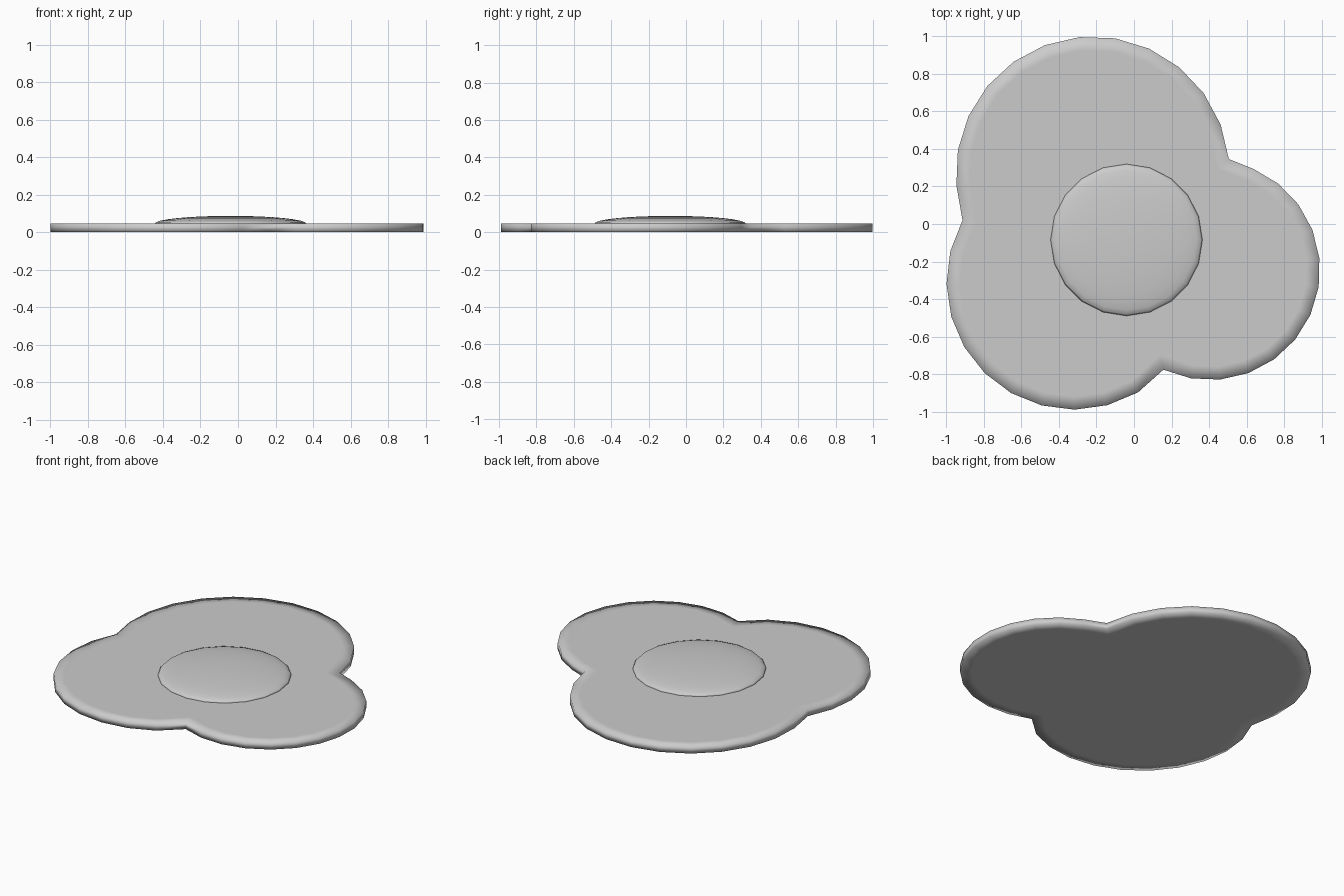
import bpy
import bmesh
from math import cos, sin, radians
from mathutils import Vector

cube = bpy.data.objects.get("Cube")
if cube:
    bpy.data.objects.remove(cube, do_unlink=True)

THICKNESS = 0.045

grey = bpy.data.materials.new("plain_grey")
grey.use_nodes = True
grey.diffuse_color = (0.6, 0.6, 0.6, 1)
grey.node_tree.nodes["Principled BSDF"].inputs["Base Color"].default_value = (0.6, 0.6, 0.6, 1)


def add_object(name, bm):
    """Turn a bmesh into a smooth-shaded object."""
    bmesh.ops.recalc_face_normals(bm, faces=bm.faces)
    for face in bm.faces:
        face.smooth = True
    mesh = bpy.data.meshes.new(name)
    bm.to_mesh(mesh)
    bm.free()
    mesh.materials.append(grey)
    obj = bpy.data.objects.new(name, mesh)
    bpy.context.collection.objects.link(obj)
    return obj


def arc(centre, radius, start, end, steps):
    """Points along a circular lobe, leaving out the last one."""
    for i in range(steps):
        angle = radians(start + (end - start) * i / steps)
        yield Vector((centre[0] + radius * cos(angle), centre[1] + radius * sin(angle), 0))


# Three-lobed slab outline, counterclockwise: back, front left-hand and right-hand lobes
outline = [
    *arc((-0.22, 0.27), 0.73, 6, 200, 13),
    *arc((-0.32, -0.31), 0.68, 151, 315, 11),
    *arc((0.405, -0.245), 0.587, -115, 82, 13),
]

# Slab with a smooth-shaded rim band on both flat sides
bm = bmesh.new()
base = bm.faces.new([bm.verts.new(p) for p in outline])
extruded = bmesh.ops.extrude_face_region(bm, geom=[base], use_keep_orig=True)
top_verts = [g for g in extruded["geom"] if isinstance(g, bmesh.types.BMVert)]
bmesh.ops.translate(bm, verts=top_verts, vec=(0, 0, THICKNESS))
bmesh.ops.recalc_face_normals(bm, faces=bm.faces)
caps = [f for f in bm.faces if abs(f.normal.z) > 0.9]
bmesh.ops.inset_region(bm, faces=caps, thickness=0.07, use_even_offset=True)
add_object("lobed_slab", bm)

# Low dome: a flattened ball half sunk into the slab
bm = bmesh.new()
bmesh.ops.create_uvsphere(bm, u_segments=20, v_segments=16, radius=1)
bmesh.ops.scale(bm, verts=bm.verts, vec=(0.405, 0.405, 0.042))
dome = add_object("centre_dome", bm)
dome.location = (-0.04, -0.085, THICKNESS)
